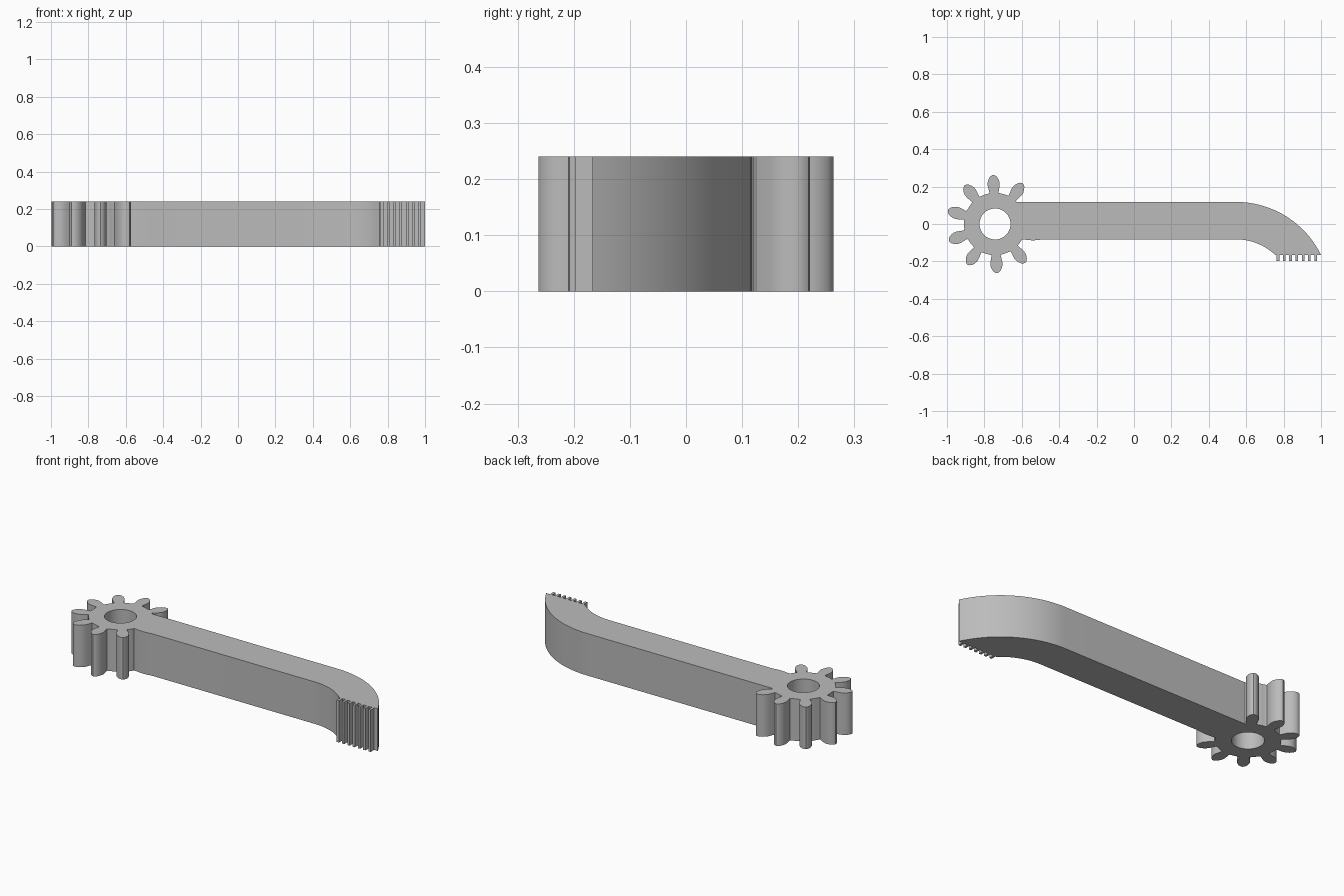
import bpy
import bmesh
from math import sin, cos, radians, pi
from mathutils import Vector

cube = bpy.data.objects.get("Cube")
if cube:
    bpy.data.objects.remove(cube)

HEIGHT = 0.24
HUB = Vector((-0.743, 0.0))
BEND = Vector((0.545, -0.389))   # shared centre of the two bend arcs
BASE_Y = -0.167                  # flat end that carries the small ridges

grey = bpy.data.materials.new("plain grey")
grey.use_nodes = True
colour = (0.5, 0.5, 0.5, 1)
grey.diffuse_color = colour
grey.node_tree.nodes["Principled BSDF"].inputs["Base Color"].default_value = colour


def arc(centre, radius, start, end, steps):
    """Points along an arc, angles in degrees."""
    angles = [radians(start + (end - start) * i / steps) for i in range(steps + 1)]
    return [centre + radius * Vector((cos(a), sin(a))) for a in angles]


def gear_tooth(angle):
    """Rounded tooth outline, counterclockwise about the hub."""
    half = [(0.167, 0.024), (0.185, 0.028), (0.205, 0.032), (0.222, 0.032),
            (0.238, 0.027), (0.252, 0.019), (0.260, 0.009)]
    side = [(r, -w) for r, w in half] + [(0.263, 0)] + half[::-1]
    a = radians(angle)
    out, across = Vector((cos(a), sin(a))), Vector((-sin(a), cos(a)))
    return [HUB + out * r + across * w for r, w in side]


# Gear rim: eight exposed teeth with arcs between them
outline = []
for i in range(8):
    angle = 56 + 36 * i
    outline += gear_tooth(angle)
    if i < 7:
        outline += arc(HUB, 0.166, angle + 12, angle + 24, 4)
outline += arc(HUB, 0.166, 320, 328, 2)

# Underside of the arm, then the inner bend
outline += [Vector(p) for p in ((-0.6, -0.082), (-0.54, -0.088), (-0.48, -0.082))]
outline += arc(BEND, 0.307, 90, 46.5, 14)

# Row of small ridges on the gripping end
for i in range(7):
    x = 0.763 + 0.0335 * i
    outline += [Vector((x + dx, BASE_Y + dy))
                for dx, dy in ((0, 0), (0, -0.031), (0.014, -0.031), (0.014, 0))]

# Outer bend back to the top of the arm
outline += arc(BEND, 0.507, 26, 90, 24)
outline += [Vector((-0.625, 0.118))]
outline += arc(HUB, 0.166, 45, 47, 1)

# Flat profile with the round pivot hole, extruded to full height
curve = bpy.data.curves.new("lever_profile", "CURVE")
curve.dimensions = "2D"
curve.fill_mode = "BOTH"
curve.extrude = HEIGHT / 2
hole = arc(HUB, 0.083, 0, 360, 48)[:-1]
for points in (outline, hole):
    spline = curve.splines.new("POLY")
    spline.points.add(len(points) - 1)
    for target, p in zip(spline.points, points):
        target.co = (p.x, p.y, 0, 1)
    spline.use_cyclic_u = True
helper = bpy.data.objects.new("lever_profile", curve)
bpy.context.collection.objects.link(helper)

mesh = bpy.data.meshes.new_from_object(
    helper.evaluated_get(bpy.context.evaluated_depsgraph_get()))
bpy.data.objects.remove(helper)

# Weld the caps to the walls and stand the part on the ground
bm = bmesh.new()
bm.from_mesh(mesh)
bmesh.ops.remove_doubles(bm, verts=bm.verts, dist=0.0002)
bmesh.ops.translate(bm, verts=bm.verts, vec=(0, 0, HEIGHT / 2))
bmesh.ops.recalc_face_normals(bm, faces=bm.faces)
bm.to_mesh(mesh)
bm.free()
mesh.materials.clear()
mesh.materials.append(grey)

lever = bpy.data.objects.new("geared_lever_arm", mesh)
bpy.context.collection.objects.link(lever)
bpy.ops.object.select_all(action="DESELECT")
lever.select_set(True)
bpy.context.view_layer.objects.active = lever
bpy.ops.object.shade_smooth_by_angle(angle=pi / 6)
